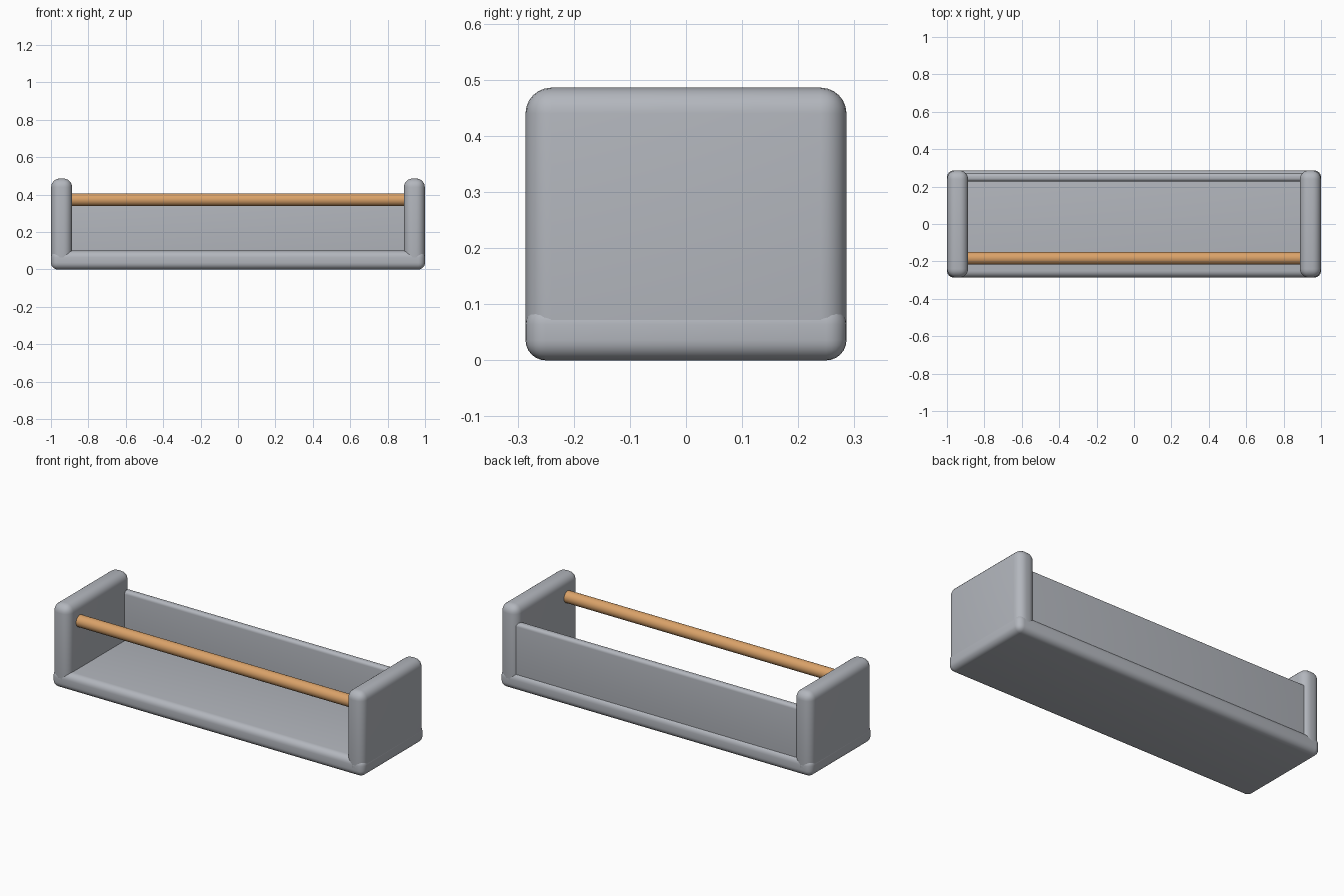
import bpy, math

if "Cube" in bpy.data.objects:
    bpy.data.objects.remove(bpy.data.objects["Cube"])


def material(name, rgb):
    m = bpy.data.materials.new(name)
    m.diffuse_color = (*rgb, 1.0)
    m.use_nodes = True
    m.node_tree.nodes["Principled BSDF"].inputs["Base Color"].default_value = m.diffuse_color
    return m


grey = material("soft_grey", (0.45, 0.47, 0.51))
wood = material("warm_wood", (0.70, 0.36, 0.14))


def finish(obj, name, mat):
    obj.name = name
    obj.data.materials.append(mat)
    bpy.ops.object.shade_smooth_by_angle(angle=math.radians(35))


def rounded_box(name, lo, hi, radius, mat):
    """Box between two corners with rounded edges."""
    center = [(a + b) / 2 for a, b in zip(lo, hi)]
    bpy.ops.mesh.primitive_cube_add(size=1, location=center)
    obj = bpy.context.object
    obj.scale = [b - a for a, b in zip(lo, hi)]
    bpy.ops.object.transform_apply(location=False, rotation=False, scale=True)
    bevel = obj.modifiers.new("round", 'BEVEL')
    bevel.width = radius
    bevel.segments = 6
    bevel.limit_method = 'NONE'
    bpy.ops.object.modifier_apply(modifier="round")
    finish(obj, name, mat)
    return obj


# Shelf floor
rounded_box("base", (-1, -0.286, 0), (1, 0.286, 0.10), 0.036, grey)

# End walls
for name, s in (("left_side", -1), ("right_side", 1)):
    x0, x1 = sorted((s * 0.887, s * 0.999))
    rounded_box(name, (x0, -0.286, 0.001), (x1, 0.286, 0.486), 0.046, grey)

# Back wall, set slightly in from the rear edge
rounded_box("back_panel", (-0.93, 0.228, 0.05), (0.93, 0.272, 0.387), 0.018, grey)

# Wooden front rail
bpy.ops.mesh.primitive_cylinder_add(vertices=32, radius=0.034, depth=1.82,
                                    location=(0, -0.183, 0.373),
                                    rotation=(0, math.pi / 2, 0))
finish(bpy.context.object, "front_rail", wood)
